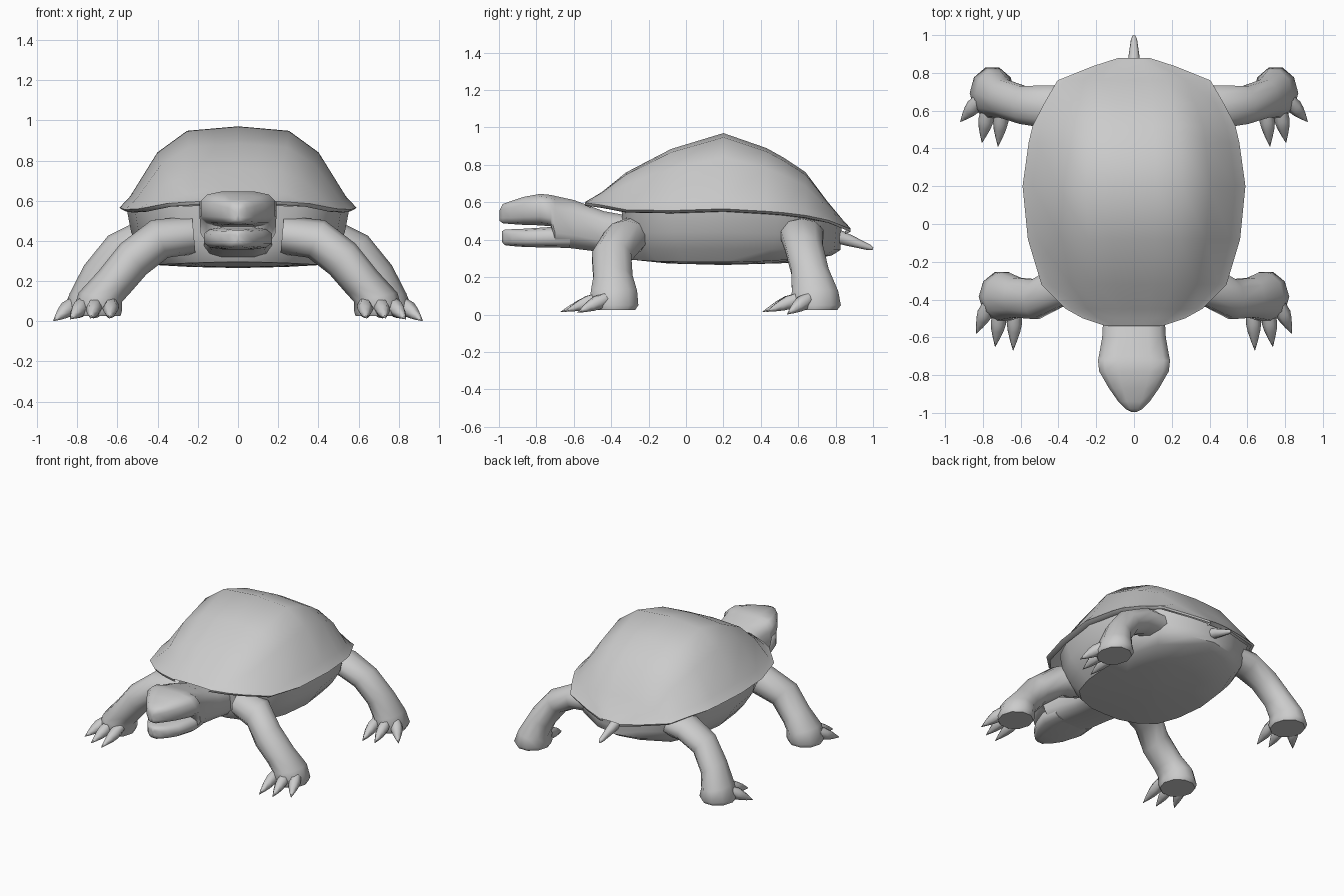
import bpy, bmesh, math
from mathutils import Vector

if "Cube" in bpy.data.objects:
    bpy.data.objects.remove(bpy.data.objects["Cube"])

skin = bpy.data.materials.new("warm_grey")
skin.diffuse_color = (0.6, 0.6, 0.6, 1)
skin.use_nodes = True
skin.node_tree.nodes["Principled BSDF"].inputs["Base Color"].default_value = skin.diffuse_color


def loft(name, rings, mirror=False, angle=42, closed=True, caps=(0, -1)):
    """Skin a list of equal point rings, capping the listed ends."""
    bm = bmesh.new()
    rows = [[bm.verts.new(p) for p in r] for r in rings]
    n = len(rows[0])
    for a, b in zip(rows, rows[1:]):
        for i in range(n if closed else n - 1):
            j = (i + 1) % n
            bm.faces.new((a[i], a[j], b[j], b[i]))
    for end in (rows[k] for k in caps):
        c = bm.verts.new(sum((v.co for v in end), Vector()) / n)
        for i in range(n):
            bm.faces.new((end[i], end[(i + 1) % n], c))
    bmesh.ops.remove_doubles(bm, verts=bm.verts, dist=0.0005)
    bmesh.ops.recalc_face_normals(bm, faces=bm.faces)
    me = bpy.data.meshes.new(name)
    bm.to_mesh(me)
    bm.free()
    me.materials.append(skin)
    ob = bpy.data.objects.new(name, me)
    bpy.context.collection.objects.link(ob)
    bpy.ops.object.select_all(action='DESELECT')
    ob.select_set(True)
    bpy.context.view_layer.objects.active = ob
    bpy.ops.object.shade_smooth_by_angle(angle=math.radians(angle))
    if mirror:
        ob.modifiers.new("mirror", 'MIRROR')
    return ob


# Domed upper shell: arches across the body, front to back, with a small lip
arch = [(.93, -.015), (.97, -.012), (1, 0), (.91, .14), (.68, .68), (.43, .945), (.2, .975), (0, 1)]


def shell_arch(y, w, rim, top):
    """Arch of half width w rising from rim height to top height."""
    h = top - rim
    side = [(x * w, y, rim + (z * h if z > 0 else z)) for x, z in arch]
    return side + [(-x, yy, z) for x, yy, z in side[-2::-1]]


loft("shell", [shell_arch(*r) for r in [
    (-.51, .155, .585, .586), (-.54, .15, .598, .602), (-.50, .27, .592, .625),
    (-.45, .36, .585, .655), (-.32, .49, .560, .76), (-.08, .562, .556, .885),
    (.2, .59, .565, .97), (.43, .558, .552, .89), (.52, .537, .545, .84),
    (.64, .475, .53, .76), (.76, .405, .505, .60), (.835, .22, .475, .51),
    (.88, .08, .457, .461), (.85, .08, .445, .446)]], angle=50, closed=False, caps=())

# Half outline of the body, from back to front
half = [(0, .88), (.18, .85), (.41, .75), (.54, .51), (.59, .2), (.56, -.1),
        (.49, -.32), (.36, -.45), (.17, -.53), (0, -.54)]
outline = half + [(-x, y) for x, y in half[-2:0:-1]]


def body_ring(side, front, back):
    """Scaled outline; each argument is (scale, height), blended around the ring."""
    pts = []
    for x, y in outline:
        w = (x / .59) ** 2
        end = front if y < .2 else back
        s = side[0] * w + end[0] * (1 - w)
        pts.append((x * s, .2 + (y - .2) * s, side[1] * w + end[1] * (1 - w)))
    return pts


# Body sides and flat belly plate
loft("belly", [body_ring(*r) for r in [
    ((.94, .56), (.73, .58), (.93, .47)),
    ((.90, .44), (.72, .43), (.92, .39)),
    ((.80, .35), (.72, .35), (.92, .345)),
    ((.70, .28), (.68, .295), (.85, .315)),
    ((.40, .27), (.40, .273), (.50, .275)),
    ((.01, .265), (.01, .265), (.01, .265))]], caps=(-1,))


def head_ring(y, w, top, bottom, n=12):
    """Rounded-box cross-section of the head."""
    mid, h = (top + bottom) / 2, (top - bottom) / 2
    pts = []
    for i in range(n):
        a = 2 * math.pi * (i + .5) / n
        c, s = math.cos(a), math.sin(a)
        pts.append((w * math.copysign(abs(c) ** .6, c), y,
                    mid + h * math.copysign(abs(s) ** .6, s)))
    return pts


# Neck, skull and upper beak, then the lower jaw
loft("head", [head_ring(*r) for r in [
    (-.25, .18, .52, .31), (-.44, .163, .555, .33), (-.60, .172, .615, .35),
    (-.70, .19, .637, .36), (-.722, .195, .641, .47), (-.78, .188, .647, .475),
    (-.87, .135, .63, .478), (-.94, .085, .606, .483), (-.98, .045, .592, .487),
    (-.996, .012, .56, .50)]], angle=65, caps=(-1,))
loft("lower_jaw", [head_ring(*r) for r in [
    (-.62, .16, .47, .355), (-.74, .172, .468, .357), (-.86, .13, .46, .36),
    (-.93, .085, .457, .365), (-.97, .045, .455, .37), (-.985, .012, .445, .39)]], angle=65)


def leg_ring(x, y, z, ry, rx, tilt, n=10):
    """Ellipse facing down (tilt 0) or outward (tilt 90)."""
    t = math.radians(tilt)
    v = Vector((math.cos(t), 0, math.sin(t)))
    return [Vector((x, y, z)) + v * (rx * math.cos(a)) + Vector((0, ry * math.sin(a), 0))
            for a in (2 * math.pi * i / n for i in range(n))]


# Legs with flat feet
loft("front_leg", [leg_ring(*r) for r in [
    (.22, -.27, .43, .12, .095, 85), (.39, -.325, .41, .12, .102, 66),
    (.52, -.398, .31, .11, .10, 50), (.62, -.39, .19, .11, .095, 40),
    (.685, -.385, .12, .13, .11, 12), (.70, -.385, .05, .137, .122, 0),
    (.70, -.385, .025, .12, .115, 0)]], True, 50, caps=(-1,))
loft("rear_leg", [leg_ring(*r) for r in [
    (.32, .61, .44, .12, .085, 85), (.45, .62, .43, .12, .085, 75),
    (.59, .63, .36, .105, .087, 50), (.69, .663, .23, .105, .09, 32),
    (.74, .69, .12, .13, .10, 10), (.75, .693, .05, .142, .12, 0),
    (.75, .69, .025, .125, .112, 0)]], True, 50, caps=(-1,))


def spike(name, base, tip, profile, n=6, mirror=False):
    """Tapered spike; profile lists (position along, radius)."""
    base, tip = Vector(base), Vector(tip)
    d = tip - base
    u = d.cross(Vector((0, 0, 1))).normalized()
    v = u.cross(d).normalized()
    loft(name, [[base + d * t + (u * math.cos(a) + v * math.sin(a)) * r
                 for a in (2 * math.pi * i / n for i in range(n))]
                for t, r in profile], mirror, 65, caps=(-1,))


# Three claws on each foot, thick at the knuckle
claw = [(0, .035), (.30, .041), (.52, .033), (.75, .019), (1, .001)]
for name, pairs in (
        ("front_claw", [((.63, -.46, .085), (.64, -.67, .015)),
                        ((.71, -.47, .085), (.735, -.65, .015)),
                        ((.77, -.43, .085), (.835, -.58, .01))]),
        ("rear_claw", [((.70, .60, .085), (.72, .41, .015)),
                       ((.775, .60, .085), (.805, .43, .015)),
                       ((.82, .655, .085), (.92, .54, .001))])):
    for b, t in pairs:
        spike(name, b, t, claw, mirror=True)

# Tail
spike("tail", (0, .79, .425), (0, 1, .352), [(0, .04), (.4, .031), (.9, .016), (1, .006)], 8)
